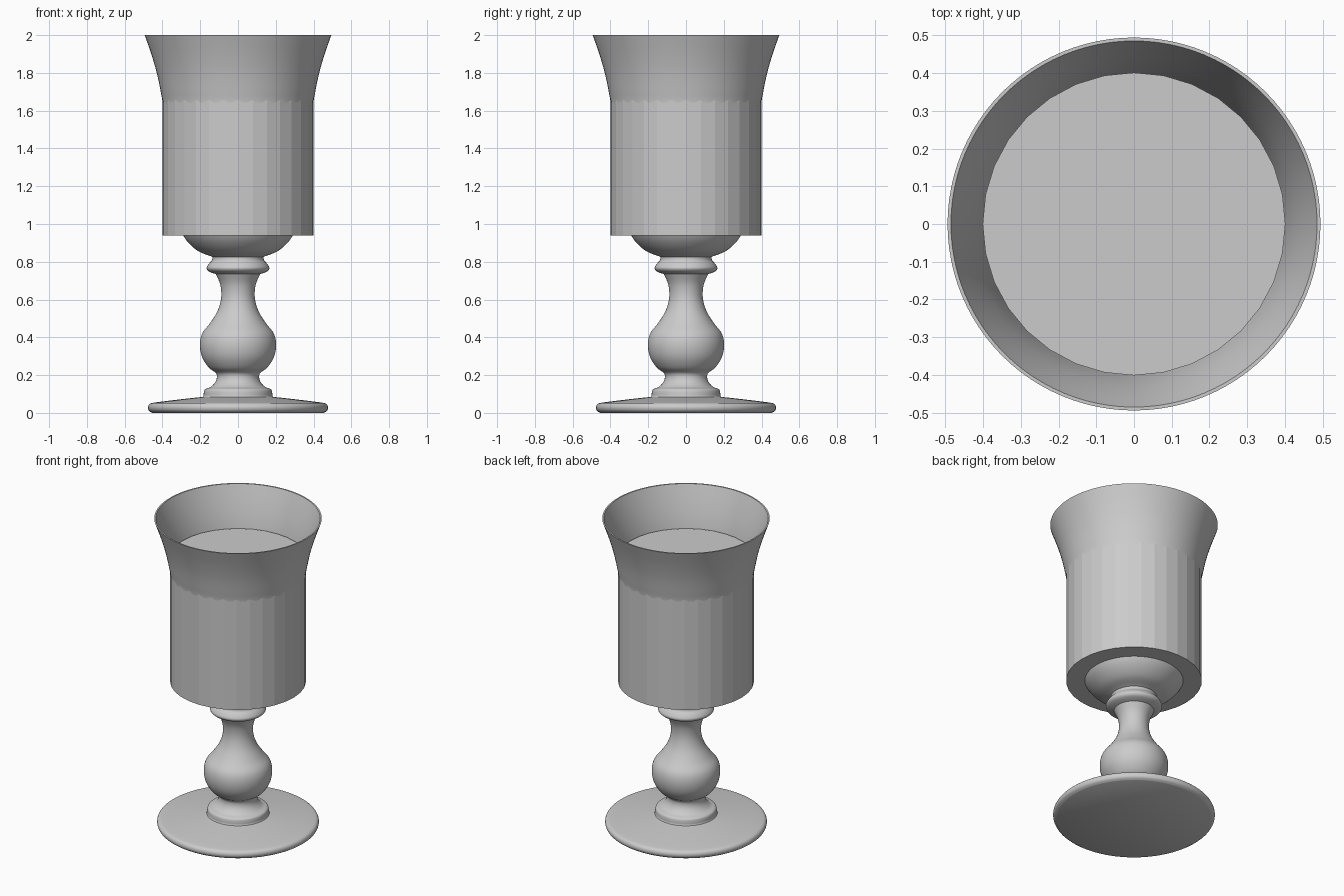
import bpy, math

if "Cube" in bpy.data.objects:
    bpy.data.objects.remove(bpy.data.objects["Cube"])


def smooth_path(pts, steps=4):
    """Catmull-Rom curve through the profile points."""
    p = [pts[0]] + pts + [pts[-1]]
    out = []
    for i in range(1, len(p) - 2):
        a, b, c, d = p[i - 1:i + 3]
        for s in range(steps):
            t = s / steps
            out.append(tuple(0.5 * (2 * b[k] + (c[k] - a[k]) * t
                                    + (2 * a[k] - 5 * b[k] + 4 * c[k] - d[k]) * t * t
                                    + (3 * b[k] - a[k] - 3 * c[k] + d[k]) * t ** 3)
                             for k in (0, 1)))
    return out + [pts[-1]]


def lathe(name, profile, n=96):
    """Spin (radius, z) points about z; radius 0 ends become poles."""
    verts, rings, faces = [], [], []
    for r, z in profile:
        start = len(verts)
        if r < 1e-5:
            verts.append((0, 0, z))
            rings.append([start] * n)
        else:
            verts += [(r * math.cos(2 * math.pi * i / n), r * math.sin(2 * math.pi * i / n), z)
                      for i in range(n)]
            rings.append(list(range(start, start + n)))
    for lo, hi in zip(rings, rings[1:]):
        for i in range(n):
            j = (i + 1) % n
            faces.append(list(dict.fromkeys([lo[i], lo[j], hi[j], hi[i]])))
    mesh = bpy.data.meshes.new(name)
    mesh.from_pydata(verts, [], faces)
    obj = bpy.data.objects.new(name, mesh)
    bpy.context.collection.objects.link(obj)
    bpy.ops.object.select_all(action='DESELECT')
    obj.select_set(True)
    bpy.context.view_layer.objects.active = obj
    bpy.ops.object.shade_smooth_by_angle(angle=math.radians(40))
    return obj


# Foot: flat underside, rounded edge, gently sloping top
foot = [(0, 0)] + smooth_path([(0.455, 0), (0.472, 0.012), (0.477, 0.03), (0.468, 0.047),
                               (0.44, 0.055), (0.32, 0.07), (0.185, 0.085)])
# Stem: collar, baluster knob, slim neck and ring
stem = smooth_path([(0.182, 0.09), (0.18, 0.115), (0.172, 0.127), (0.145, 0.137),
                    (0.122, 0.16), (0.112, 0.187), (0.118, 0.212), (0.155, 0.24),
                    (0.19, 0.295), (0.202, 0.36), (0.19, 0.42), (0.148, 0.475),
                    (0.108, 0.54), (0.089, 0.61), (0.094, 0.68), (0.118, 0.735)])
ring = smooth_path([(0.14, 0.742), (0.158, 0.752), (0.166, 0.768), (0.154, 0.79),
                    (0.138, 0.808), (0.136, 0.826)])
# Bowl: rounded base, near-straight wall, flared lip, thin inner wall
bowl = smooth_path([(0.15, 0.832), (0.205, 0.853), (0.255, 0.893), (0.292, 0.943),
                    (0.335, 1.04), (0.366, 1.2), (0.384, 1.4), (0.397, 1.62),
                    (0.409, 1.7), (0.43, 1.8), (0.459, 1.9), (0.494, 2.0)])
inner = smooth_path([(0.485, 2.0), (0.45, 1.9), (0.421, 1.8), (0.401, 1.7),
                     (0.388, 1.6), (0.374, 1.4), (0.356, 1.2), (0.325, 1.05),
                     (0.27, 0.94), (0.15, 0.87), (0, 0.85)])
lathe("goblet", foot + stem + ring + bowl + inner)

# Drink: faceted 32-sided cylinder that shows through the bowl wall
bpy.ops.mesh.primitive_cylinder_add(vertices=32, radius=0.401, depth=0.807,
                                    location=(0, 0, 1.3435))
bpy.context.object.name = "drink"
